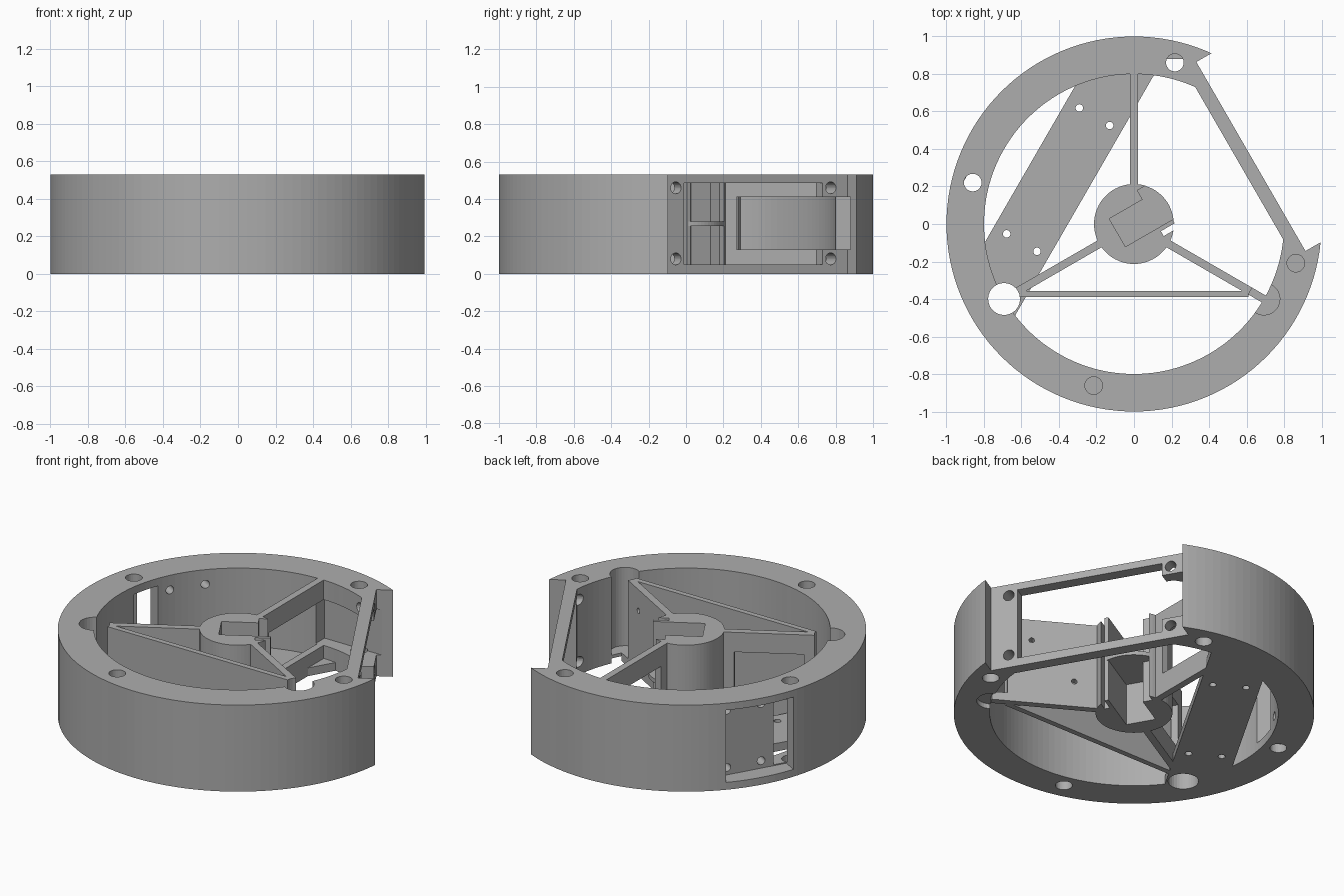
import bpy
import bmesh
from math import radians, cos, sin, pi
from mathutils import Matrix

if "Cube" in bpy.data.objects:
    bpy.data.objects.remove(bpy.data.objects["Cube"], do_unlink=True)

H = 0.53        # body height
FRAME = 30      # direction of the flat frame
BAY = 150       # direction of the side bay

grey = bpy.data.materials.new("plain grey")
grey.use_nodes = True
grey.diffuse_color = (0.42, 0.42, 0.42, 1)
grey.node_tree.nodes["Principled BSDF"].inputs["Base Color"].default_value = (0.42, 0.42, 0.42, 1)


def finish(name, bm, angle=0):
    bmesh.ops.rotate(bm, verts=bm.verts, matrix=Matrix.Rotation(radians(angle), 3, 'Z'))
    bmesh.ops.recalc_face_normals(bm, faces=bm.faces)
    mesh = bpy.data.meshes.new(name)
    bm.to_mesh(mesh)
    bm.free()
    mesh.materials.append(grey)
    ob = bpy.data.objects.new(name, mesh)
    bpy.context.collection.objects.link(ob)
    return ob


def prism(name, points, z0, z1, angle=0):
    bm = bmesh.new()
    face = bm.faces.new([bm.verts.new((x, y, z0)) for x, y in points])
    new = bmesh.ops.extrude_face_region(bm, geom=[face])["geom"]
    verts = [g for g in new if isinstance(g, bmesh.types.BMVert)]
    bmesh.ops.translate(bm, verts=verts, vec=(0, 0, z1 - z0))
    return finish(name, bm, angle)


def box(name, x, y, z, angle=0):
    pts = [(x[0], y[0]), (x[1], y[0]), (x[1], y[1]), (x[0], y[1])]
    return prism(name, pts, z[0], z[1], angle)


def disc(name, r, z0, z1, x=0, y=0, angle=0, n=32):
    pts = [(x + r * cos(2 * pi * i / n), y + r * sin(2 * pi * i / n)) for i in range(n)]
    return prism(name, pts, z0, z1, angle)


def bore(r, a0, a1, side, z, angle, across=False):
    """Horizontal drill, radial by default or across the radius."""
    bm = bmesh.new()
    bmesh.ops.create_cone(bm, cap_ends=True, segments=24, radius1=r, radius2=r, depth=a1 - a0)
    mid = (a0 + a1) / 2
    if across:
        bmesh.ops.rotate(bm, verts=bm.verts, matrix=Matrix.Rotation(pi / 2, 3, 'X'))
        bmesh.ops.translate(bm, verts=bm.verts, vec=(side, mid, z))
    else:
        bmesh.ops.rotate(bm, verts=bm.verts, matrix=Matrix.Rotation(pi / 2, 3, 'Y'))
        bmesh.ops.translate(bm, verts=bm.verts, vec=(mid, side, z))
    return finish("drill", bm, angle)


def cut(ob, *cutters):
    for c in cutters:
        mod = ob.modifiers.new("cut", 'BOOLEAN')
        mod.operation = 'DIFFERENCE'
        mod.solver = 'EXACT'
        mod.object = c
        with bpy.context.temp_override(object=ob, active_object=ob):
            bpy.ops.object.modifier_apply(modifier=mod.name)
        bpy.data.objects.remove(c, do_unlink=True)


def corner_holes():
    """Large cable holes where the two lower spokes meet the ring."""
    return [disc("hole", 0.085, -1, 1, 0.8, 0, 210), disc("hole", 0.085, 0.05, 1, 0.8, 0, -30)]


# Outer ring with a straight inner side behind the frame
ring = disc("outer_ring", 1.0, 0, H, n=128)
inside = []
N = 128
for i in range(N):
    a = 2 * pi * i / N
    if 0.8 * cos(a) < 0.64:
        inside.append((0.8 * cos(a), 0.8 * sin(a)))
edge = 0.648
chord = (0.64 - edge * edge) ** 0.5
inside += [(edge, -chord), (edge, chord)]
cut(ring, prism("void", inside, -1, 1, FRAME))

# Flat pocket and rectangular frame opening
cut(ring, box("pocket", (0.72, 1.2), (-0.582, 0.582), (-1, 1), FRAME),
    box("opening", (0.5, 1), (-0.427, 0.427), (0.05, 0.487), FRAME))
for v in (-0.478, 0.478):
    for z in (0.08, 0.46):
        cut(ring, bore(0.032, 0.56, 0.9, v, z, FRAME))

# Channel through the end of the frame into the ring
cut(ring, box("channel", (-0.03, 0.7), (0.27, 0.88), (0.13, 0.41)))

# Side bay: shallow outer recess, inner passage and screw holes
cut(ring, box("recess", (0.89, 1.2), (-0.21, 0.2), (0.045, 0.487), BAY),
    box("passage", (0.6, 0.9), (0.12, 0.29), (0.051, 0.483), BAY))
for t in (-0.165, 0.045):
    for z in (0.09, 0.44):
        cut(ring, bore(0.024, 0.7, 0.95, t, z, BAY))

# Blind screw holes in both rims, and the corner holes
for angle in (75.8, 165.6, 256, -13.6):
    for z0, z1 in ((-0.2, 0.14), (0.39, 0.8)):
        cut(ring, disc("hole", 0.047, z0, z1, 0.888, 0, angle))
cut(ring, *corner_holes())
cut(ring, disc("hole", 0.085, -1, 0.03, 0.8, 0, -30))

# Three spokes; two have windows, one has small screw holes
for name, angle in (("back_spoke", 90), ("right_spoke", 210), ("left_spoke", -30)):
    spoke = box(name, (0.2, 0.805), (-0.021, 0.021), (0, H), angle)
    if angle == -30:
        for r, z in ((0.58, 0.4), (0.34, 0.16)):
            cut(spoke, bore(0.016, -0.1, 0.1, r, z, angle, True))
    else:
        cut(spoke, box("window", (0.27, 0.9 if angle == 90 else 0.66), (-0.1, 0.1), (0.13, 0.41), angle))
    if angle != 90:
        cut(spoke, *corner_holes())

# Cross bar between the lower spokes
box("cross_bar", (-0.61, 0.61), (-0.39, -0.357), (0, H))

# Floor strip with four screw holes
strip = box("floor_strip", (0.305, 0.64), (-0.752, 0.752), (0, 0.05), BAY)
for d in (0.375, 0.562):
    for t in (-0.39, 0.385):
        cut(strip, disc("hole", 0.02, -1, 1, d, t, BAY))
cut(strip, *corner_holes())

# Central hub with an open slot, stepped mouth, prong and dividing web
hub = disc("hub", 0.213, 0, H, n=64)
cut(hub, box("slot", (-0.1, 0.5), (-0.082, 0.09), (-1, 1), FRAME),
    box("mouth", (0.105, 0.5), (-0.135, 0.146), (-1, 1), FRAME))
box("hub_prong", (0.09, 0.19), (-0.105, -0.082), (0, H), FRAME)
web = disc("hub_web", 0.212, 0.255, 0.28, n=64)
cut(web, box("mouth", (0.105, 0.5), (-0.135, -0.105), (-1, 1), FRAME))
